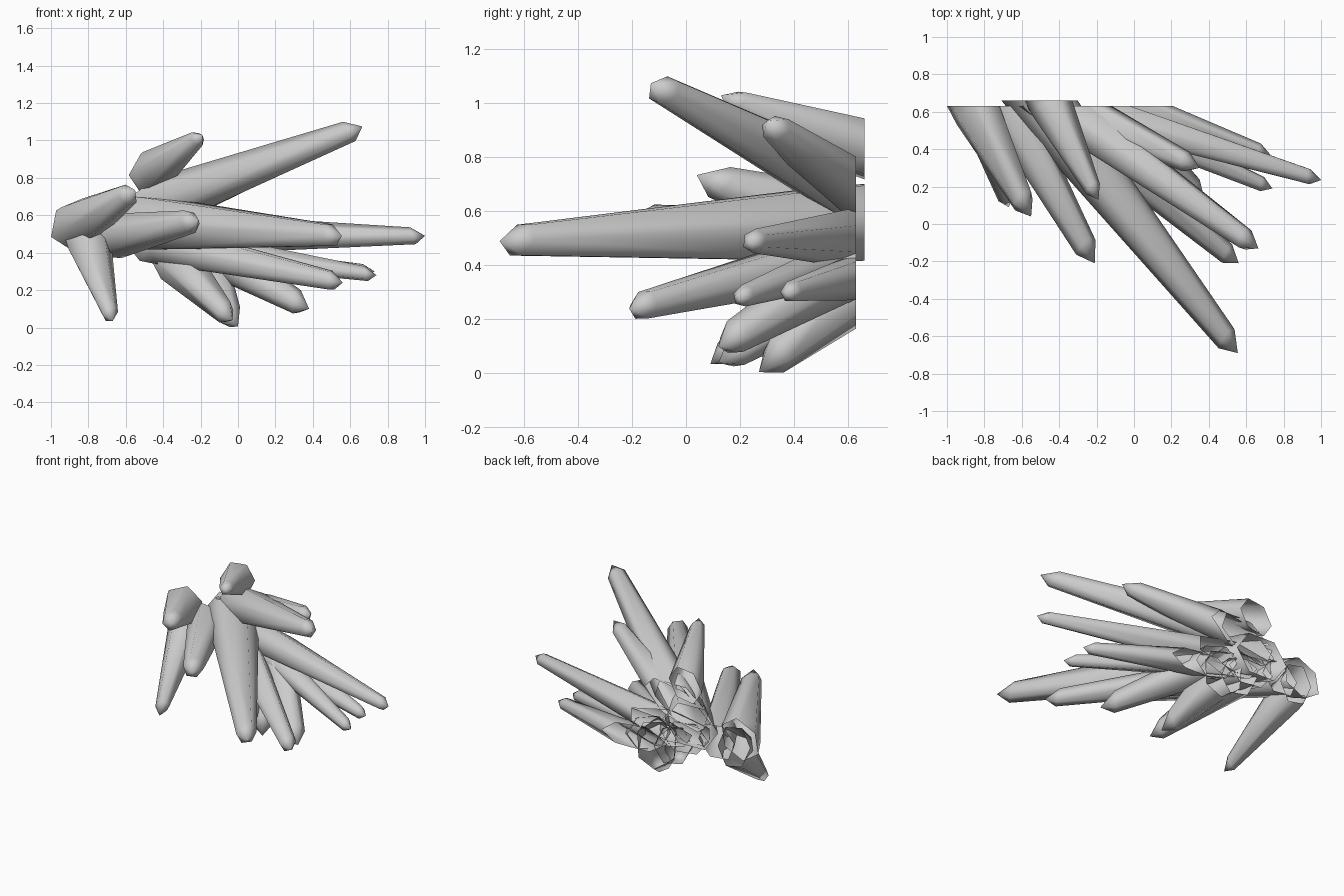
import bpy, bmesh, math
from mathutils import Vector

if "Cube" in bpy.data.objects:
    bpy.data.objects.remove(bpy.data.objects["Cube"])

WALL = 0.63   # flat back plane where the cluster was broken from the rock


def crystal(name, base, tip, r0, r1, spin=0.0, wall=WALL):
    """Tapered six-sided crystal with an off-centre point, open where it is cut at the back."""
    base, tip = Vector(base), Vector(tip)
    axis = (tip - base).normalized()
    side = axis.cross(Vector((0, 0, 1))).normalized()
    up = side.cross(axis)
    bm = bmesh.new()

    def ring(centre, r, slant=0.0):
        vs = []
        for i in range(6):
            a = math.radians(spin + 60 * i)
            p = centre + (side * math.cos(a) + up * math.sin(a)) * r
            vs.append(bm.verts.new(p + axis * slant * math.cos(a + 1)))
        return vs

    # root ring is pushed behind the wall, then trimmed
    rings = [ring(base - axis * 0.35, r0 * 1.02), ring(base, r0),
             ring(tip - axis * r1 * 1.5, r1, r1 * 0.4)]
    for a, b in zip(rings, rings[1:]):
        for i in range(6):
            j = (i + 1) % 6
            bm.faces.new((a[i], a[j], b[j], b[i]))
    top = bm.verts.new(tip)
    for i in range(6):
        bm.faces.new((rings[-1][i], rings[-1][(i + 1) % 6], top))
    bmesh.ops.recalc_face_normals(bm, faces=bm.faces)
    bmesh.ops.bisect_plane(bm, geom=bm.verts[:] + bm.edges[:] + bm.faces[:],
                           plane_co=(0, wall, 0), plane_no=(0, 1, 0), clear_outer=True)
    me = bpy.data.meshes.new(name)
    bm.to_mesh(me)
    bm.free()
    ob = bpy.data.objects.new(name, me)
    bpy.context.collection.objects.link(ob)
    bpy.context.view_layer.objects.active = ob
    ob.select_set(True)
    bpy.ops.object.shade_smooth_by_angle(angle=math.radians(62))
    ob.select_set(False)


# main spear and the upper crystals
crystal("main_crystal", (-0.44, 0.58, 0.555), (0.555, -0.69, 0.49), 0.16, 0.065, 0, 0.66)
crystal("upper_right_crystal", (-0.36, 0.60, 0.69), (0.665, -0.13, 1.075), 0.13, 0.06, 20)
crystal("upper_inner_crystal", (-0.35, 0.63, 0.67), (0.35, 0.30, 0.935), 0.12, 0.055, 10)
crystal("top_crystal", (-0.44, 0.63, 0.845), (-0.19, 0.13, 1.03), 0.115, 0.045, 0, 0.66)

# right-hand fan
crystal("far_right_crystal", (-0.25, 0.61, 0.50), (1.0, 0.235, 0.49), 0.11, 0.045, 30)
crystal("lower_right_crystal", (-0.40, 0.60, 0.44), (0.56, -0.21, 0.24), 0.115, 0.055, 0)
crystal("right_thin_crystal_1", (-0.20, 0.60, 0.42), (0.74, 0.19, 0.28), 0.09, 0.04, 15)
crystal("right_thin_crystal_2", (-0.02, 0.63, 0.35), (0.73, 0.37, 0.30), 0.09, 0.04, 0)

# left-hand group
crystal("left_crystal", (-0.84, 0.60, 0.56), (-0.55, 0.04, 0.735), 0.135, 0.065, 40)
crystal("left_front_crystal", (-0.66, 0.60, 0.49), (-0.21, -0.21, 0.575), 0.125, 0.065, 10)
crystal("lower_left_crystal", (-0.79, 0.55, 0.42), (-0.67, 0.09, 0.035), 0.12, 0.045, 0)

# underside
crystal("bottom_crystal", (-0.20, 0.62, 0.33), (0.0, 0.27, 0.005), 0.15, 0.065, 25)
crystal("bottom_inner_crystal", (-0.33, 0.62, 0.36), (-0.03, 0.12, 0.04), 0.13, 0.06, 0)
crystal("bottom_right_crystal", (-0.14, 0.62, 0.40), (0.38, 0.12, 0.10), 0.12, 0.065, 0)
